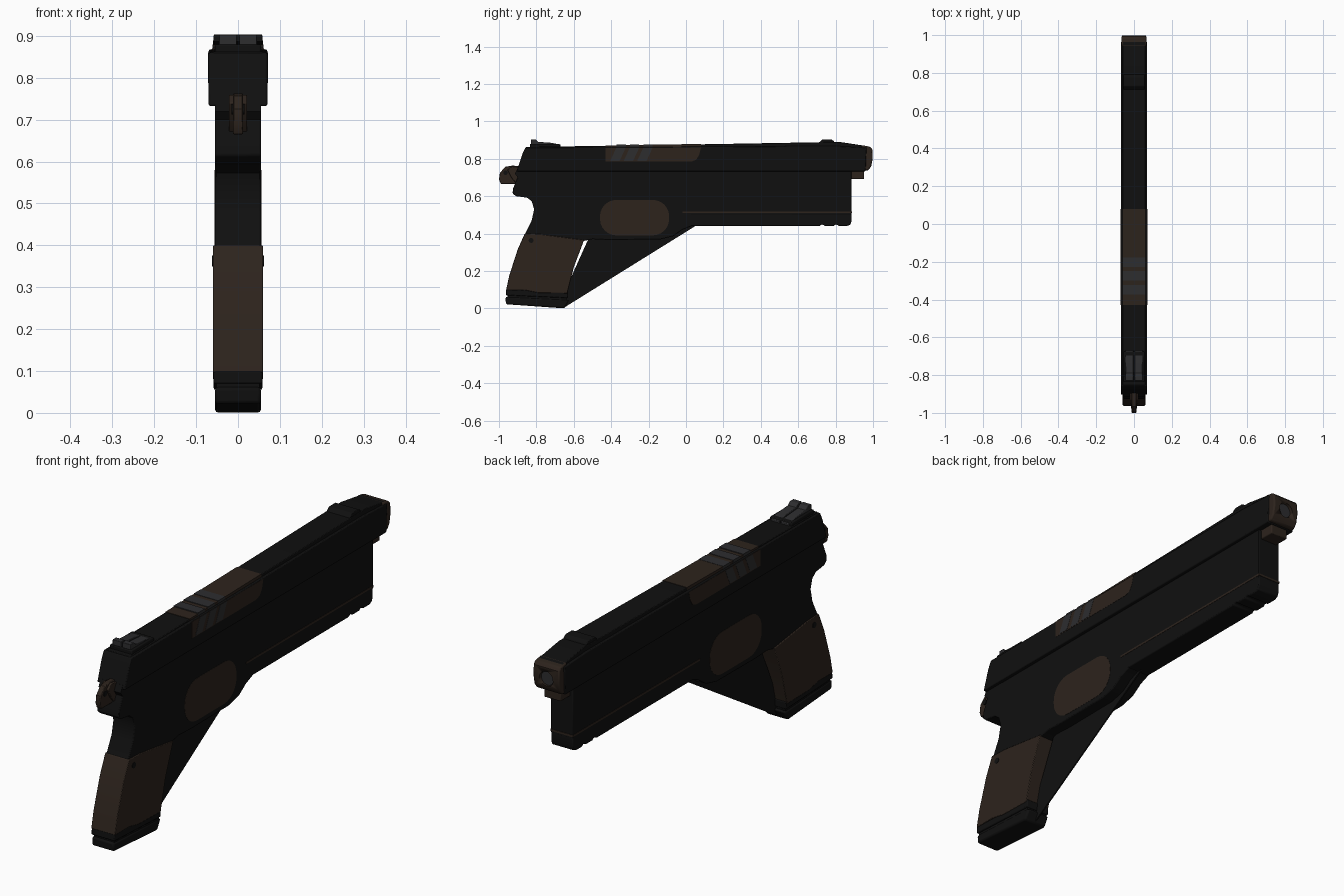
import bpy, bmesh, math
from mathutils import Vector


def material(name, r, g, b):
    m = bpy.data.materials.new(name)
    m.diffuse_color = (r, g, b, 1)
    return m


BLACK = material("black_polymer", 0.005, 0.005, 0.005)
BROWN = material("dark_brown", 0.026, 0.017, 0.012)
GREY = material("dark_grey", 0.026, 0.026, 0.028)


def prism(name, profile, half, mat, bevel=0.0, cx=0.0):
    """Extrude a side (y, z) profile symmetrically along x."""
    bm = bmesh.new()
    face = bm.faces.new([bm.verts.new((cx - half, y, z)) for y, z in profile])
    ext = bmesh.ops.extrude_face_region(bm, geom=[face])
    verts = [e for e in ext["geom"] if isinstance(e, bmesh.types.BMVert)]
    bmesh.ops.translate(bm, verts=verts, vec=(2 * half, 0, 0))
    bmesh.ops.recalc_face_normals(bm, faces=bm.faces)
    me = bpy.data.meshes.new(name)
    bm.to_mesh(me)
    bm.free()
    ob = bpy.data.objects.new(name, me)
    bpy.context.collection.objects.link(ob)
    me.materials.append(mat)
    if bevel:
        mod = ob.modifiers.new("edge", 'BEVEL')
        mod.width, mod.segments, mod.limit_method = bevel, 2, 'ANGLE'
        mod.angle_limit = math.radians(40)
    bpy.ops.object.select_all(action='DESELECT')
    ob.select_set(True)
    bpy.context.view_layer.objects.active = ob
    bpy.ops.object.shade_smooth_by_angle(angle=math.radians(30))
    return ob


def box(name, y0, y1, z0, z1, half, mat, bevel=0.0, cx=0.0):
    return prism(name, [(y0, z0), (y1, z0), (y1, z1), (y0, z1)], half, mat, bevel, cx)


def rounded(y0, y1, z0, z1, r, n=6):
    """Rounded rectangle profile."""
    pts = []
    corners = [(y1 - r, z1 - r, 0), (y0 + r, z1 - r, 90), (y0 + r, z0 + r, 180), (y1 - r, z0 + r, 270)]
    for cy, cz, a in corners:
        for i in range(n + 1):
            t = math.radians(a + 90 * i / n)
            pts.append((cy + r * math.cos(t), cz + r * math.sin(t)))
    return pts


def cylinder(name, radius, depth, loc, rot, mat):
    bpy.ops.mesh.primitive_cylinder_add(vertices=24, radius=radius, depth=depth, location=loc, rotation=rot)
    ob = bpy.context.object
    ob.name = name
    ob.data.materials.append(mat)
    bpy.ops.object.shade_smooth_by_angle(angle=math.radians(30))
    return ob


# Frame with grip, guard underside and dust cover
prism("frame", [
    (0.885, 0.735), (0.885, 0.50), (0.03, 0.50), (0.03, 0.44), (-0.02, 0.42), (-0.07, 0.385),
    (-0.14, 0.368), (-0.42, 0.366), (-0.50, 0.37), (-0.55, 0.36), (-0.60, 0.22),
    (-0.64, 0.08), (-0.96, 0.09), (-0.945, 0.17), (-0.90, 0.31), (-0.86, 0.40),
    (-0.825, 0.47), (-0.812, 0.53), (-0.825, 0.573), (-0.85, 0.592), (-0.91, 0.60),
    (-0.927, 0.615), (-0.925, 0.64), (-0.90, 0.70), (-0.885, 0.735)], 0.055, BLACK, 0.004)

# Lower dust cover with rounded nose and two underside notches
prism("dust_cover", [
    (0.02, 0.44), (0.715, 0.44), (0.72, 0.447), (0.735, 0.447), (0.74, 0.44),
    (0.79, 0.44), (0.795, 0.447), (0.81, 0.447), (0.815, 0.44), (0.86, 0.44),
    (0.878, 0.447), (0.885, 0.465), (0.885, 0.507), (0.02, 0.507)], 0.0545, BLACK, 0.006)
box("rail_line", -0.02, 0.887, 0.51, 0.519, 0.0562, BROWN)

# Thin web between guard and grip
prism("guard_web", [(0.05, 0.44), (-0.5, 0.42), (-0.68, 0.02), (-0.65, 0.005)], 0.003, BLACK)

# Trigger opening insert
prism("trigger_insert", rounded(-0.46, -0.09, 0.39, 0.58, 0.088), 0.0558, BROWN)

# Grip panels wrapping the handle, with screws
prism("grip_panel", [
    (-0.545, 0.365), (-0.60, 0.22), (-0.635, 0.08), (-0.79, 0.083), (-0.86, 0.097), (-0.962, 0.097),
    (-0.945, 0.175), (-0.90, 0.315), (-0.862, 0.40), (-0.78, 0.397)], 0.06, BROWN, 0.003)
cylinder("grip_screw", 0.013, 0.124, (0, -0.828, 0.363), (0, math.pi / 2, 0), BLACK)

# Magazine base with a groove
prism("magazine_base", [(-0.65, 0.0), (-0.963, 0.022), (-0.965, 0.062), (-0.625, 0.045)], 0.055, BLACK, 0.008)
prism("magazine_groove", [(-0.64, 0.03), (-0.955, 0.05), (-0.955, 0.08), (-0.635, 0.07)], 0.051, BLACK)
prism("magazine_collar", [(-0.632, 0.055), (-0.963, 0.07), (-0.962, 0.1), (-0.63, 0.09)], 0.058, BLACK, 0.004)

# Slide and its raised, gently rising top rib
prism("slide", [(-0.905, 0.733), (0.96, 0.733), (0.965, 0.86), (0.80, 0.868),
                (-0.858, 0.86), (-0.875, 0.825)], 0.07, BLACK, 0.004)
prism("slide_rib", [(-0.855, 0.85), (0.97, 0.85), (0.965, 0.868), (0.82, 0.89),
                    (0.08, 0.877), (-0.43, 0.869), (-0.855, 0.863)], 0.06, BLACK, 0.003)
prism("slide_tail", [(-0.90, 0.70), (-0.80, 0.70), (-0.80, 0.75), (-0.90, 0.75), (-0.915, 0.72)], 0.055, BLACK)

# Brown breech block with slanted grey bands
prism("breech_block", [(-0.43, 0.785), (0.03, 0.785), (0.055, 0.795), (0.07, 0.82),
                       (0.08, 0.86), (-0.43, 0.86)], 0.0708, BROWN)
prism("breech_top", [(-0.43, 0.855), (0.08, 0.855), (0.08, 0.879), (-0.43, 0.871)], 0.0605, BROWN)
for i in range(3):
    y = -0.405 + i * 0.072
    prism("breech_band", [(y, 0.788), (y + 0.05, 0.788), (y + 0.083, 0.86), (y + 0.033, 0.86)], 0.0716, GREY)
    box("breech_top_band", y + 0.033, y + 0.083, 0.85, 0.876, 0.0609, GREY)

# Muzzle block with a bored barrel
muzzle = prism("muzzle_block", [(0.94, 0.735), (0.975, 0.738), (0.99, 0.76), (0.998, 0.80),
                               (0.996, 0.85), (0.985, 0.864), (0.94, 0.872)], 0.065, BROWN, 0.006)
cutter = cylinder("bore_cutter", 0.034, 0.08, (0, 1.0, 0.80), (math.pi / 2, 0, 0), GREY)
cutter.hide_render = True
cutter.hide_viewport = True
cut = muzzle.modifiers.new("bore", 'BOOLEAN')
cut.object, cut.operation, cut.solver = cutter, 'DIFFERENCE', 'EXACT'
cylinder("barrel_end", 0.032, 0.03, (0, 0.97, 0.80), (math.pi / 2, 0, 0), GREY)
box("guide_rod_cap", 0.87, 0.953, 0.692, 0.74, 0.042, BROWN, 0.004)

# Sights: stepped rear sight in two halves, and front post
for s in (-1, 1):
    prism("rear_sight", [(-0.83, 0.86), (-0.67, 0.86), (-0.67, 0.875), (-0.72, 0.885),
                         (-0.79, 0.89), (-0.805, 0.903), (-0.83, 0.903)], 0.021, GREY, 0.002, s * 0.024)
box("rear_sight_base", -0.835, -0.675, 0.855, 0.88, 0.055, BLACK, 0.004)
prism("front_sight", [(0.70, 0.875), (0.80, 0.875), (0.79, 0.895), (0.775, 0.904), (0.73, 0.904), (0.715, 0.89)],
      0.058, BLACK, 0.003)

# Hammer with side cheeks and pin
prism("hammer", [(-0.86, 0.68), (-0.92, 0.665), (-0.99, 0.665), (-1.0, 0.69), (-0.995, 0.725),
                 (-0.965, 0.757), (-0.93, 0.763), (-0.86, 0.76)], 0.012, BROWN, 0.003)
prism("hammer_cheeks", [(-0.86, 0.69), (-0.91, 0.67), (-0.935, 0.70), (-0.955, 0.74),
                        (-0.93, 0.76), (-0.86, 0.75)], 0.022, BROWN, 0.003)
cylinder("hammer_pin", 0.012, 0.03, (0, -0.965, 0.725), (0, math.pi / 2, 0), BLACK)
